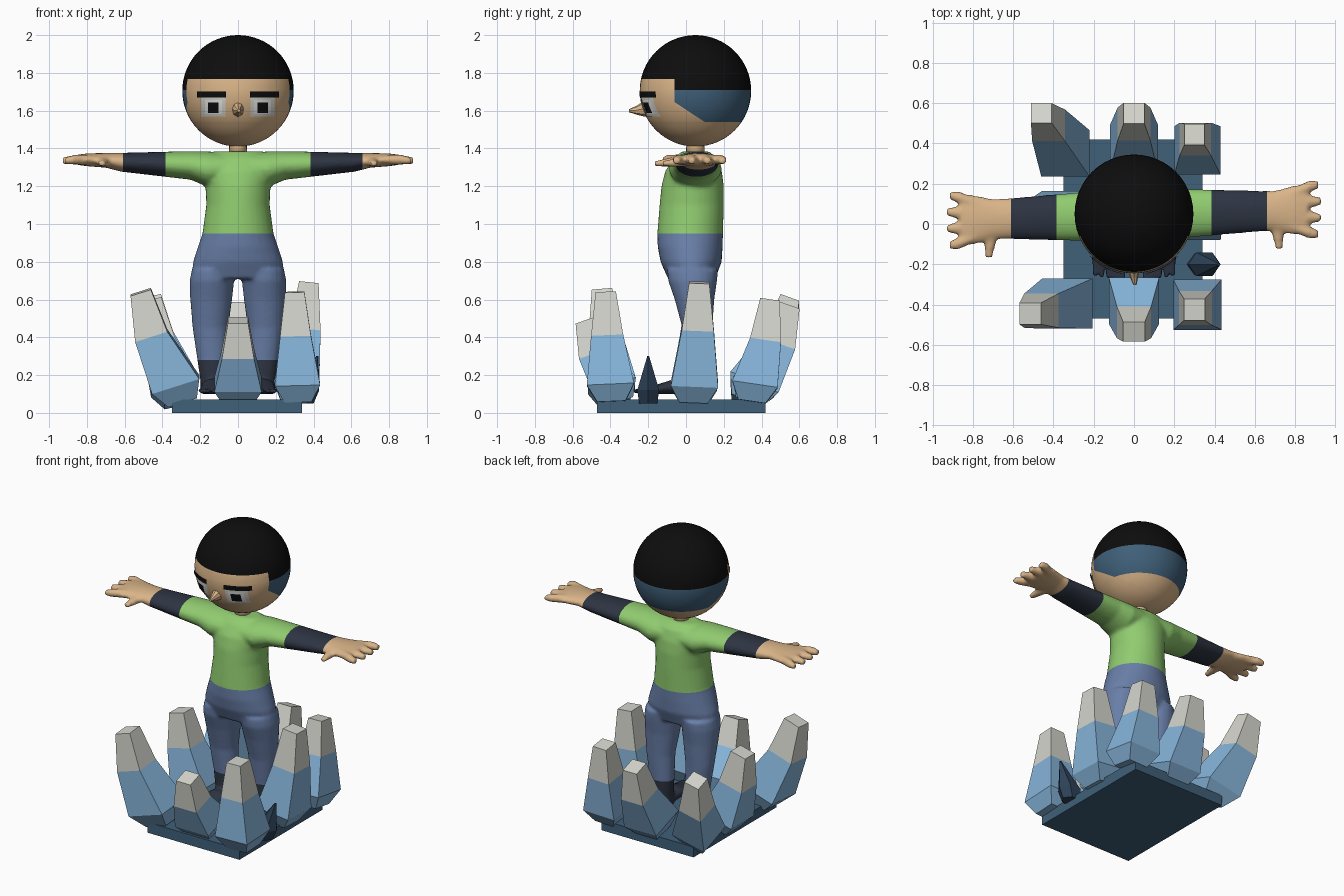
import bpy, bmesh
from math import sin, cos, pi, sqrt
from mathutils import Vector

cube = bpy.data.objects.get("Cube")
if cube:
    bpy.data.objects.remove(cube, do_unlink=True)


def material(name, r, g, b):
    m = bpy.data.materials.new(name)
    m.use_nodes = True
    m.diffuse_color = (r, g, b, 1)
    bsdf = next(n for n in m.node_tree.nodes if n.type == 'BSDF_PRINCIPLED')
    bsdf.inputs["Base Color"].default_value = (r, g, b, 1)
    return m


SKIN = material("skin", .70, .46, .25)
BLACK = material("black hair", .004, .004, .004)
SLATE = material("slate blue", .05, .115, .19)
GREEN = material("shirt green", .28, .60, .16)
JEANS = material("trouser blue", .14, .21, .39)
NAVY = material("dark navy", .026, .034, .054)
ICE = material("ice blue", .24, .46, .70)
FROST = material("frost grey", .66, .66, .61)
WHITE = material("eye white", .9, .9, .9)
DEEP = material("deep blue", .026, .054, .098)


def finish(bm, name, mats, smooth=False):
    me = bpy.data.meshes.new(name)
    bm.to_mesh(me)
    bm.free()
    for m in mats:
        me.materials.append(m)
    if smooth:
        me.shade_smooth()
    ob = bpy.data.objects.new(name, me)
    bpy.context.collection.objects.link(ob)
    return ob


def loft(bm, loops):
    """Skin a list of point loops into a closed solid; returns faces by band."""
    rows = [[bm.verts.new(p) for p in loop] for loop in loops]
    n = len(rows[0])
    bands = [[bm.faces.new((a[i], a[(i + 1) % n], b[(i + 1) % n], b[i])) for i in range(n)]
             for a, b in zip(rows, rows[1:])]
    bands[0].append(bm.faces.new(rows[0][::-1]))
    bands[-1].append(bm.faces.new(rows[-1]))
    bmesh.ops.recalc_face_normals(bm, faces=[f for band in bands for f in band])
    return bands


def tube(bm, axis, rings, n=20):
    """Loft ellipses (x, y, z, a, b) lying across the given axis."""
    u, v = {'x': ((0, 1, 0), (0, 0, 1)), 'y': ((1, 0, 0), (0, 0, 1)),
            'z': ((1, 0, 0), (0, 1, 0))}[axis]
    u, v = Vector(u), Vector(v)
    loft(bm, [[Vector((x, y, z)) + u * a * cos(2 * pi * i / n) + v * b * sin(2 * pi * i / n)
               for i in range(n)] for x, y, z, a, b in rings])


def cut(bm, co, no):
    bmesh.ops.bisect_plane(bm, geom=bm.verts[:] + bm.edges[:] + bm.faces[:],
                           plane_co=co, plane_no=no)


# Base plate
bm = bmesh.new()
loft(bm, [[(x, y, z) for x, y in ((-.35, -.47), (.34, -.47), (.34, .42), (-.35, .42))]
          for z in (0, .07)])
finish(bm, "base_plate", [SLATE])


# Ring of leaning crystals with frosted tips
def crystal(name, belly, tip, size):
    bm = bmesh.new()
    lean = Vector((tip[0] - belly[0], tip[1] - belly[1]))
    h = tip[2]
    loops = []
    for t, z, s in ((-.2, .06, .6), (0, .15, 1), (.7, .64 * h, .68), (1, h, .43)):
        c = Vector(belly) + lean * t
        loop = []
        for sx, sy in ((-1, -1), (1, -1), (1, 1), (-1, 1)):
            off = Vector((sx * size[0], sy * size[1])) * s / 2
            loop.append((c.x + off.x, c.y + off.y, max(.01, z - 1.1 * off.dot(lean) / h)))
        loops.append(loop)
    for f in loft(bm, loops)[-1]:
        f.material_index = 1
    finish(bm, name, [ICE, FROST])


for name, belly, tip, size in (
        ("front_right", (-.33, -.395), (-.515, -.445, .64), (.25, .25)),
        ("front_centre", (0, -.38), (0, -.535, .49), (.25, .23)),
        ("front_left", (.315, -.4), (.30, -.425, .64), (.24, .25)),
        ("side_left", (.31, .045), (.375, .07, .69), (.24, .25)),
        ("back_left", (.315, .365), (.30, .445, .60), (.23, .24)),
        ("back_centre", (0, .37), (0, .55, .57), (.24, .24)),
        ("back_right", (-.34, .35), (-.46, .55, .60), (.24, .23)),
        ("side_right", (-.33, .045), (-.46, .05, .60), (.25, .24))):
    crystal(name + "_crystal", belly, tip, size)

# Small dark spike
bm = bmesh.new()
tube(bm, 'z', [(.33, -.2, .05, .07, .055), (.35, -.2, .12, .08, .067), (.42, -.2, .3, .006, .006)], 6)
finish(bm, "small_spike", [DEEP])

# Body: overlapping tubes fused into one smooth skin
bm = bmesh.new()
tube(bm, 'z', [(0, y, z, a, b) for z, a, y, b in (
    (.71, .245, .03, .125), (.80, .238, .027, .162), (.88, .212, .022, .172),
    (.95, .188, .022, .174), (1.1, .168, .03, .17), (1.2, .172, .035, .165),
    (1.28, .2, .04, .15), (1.35, .2, .05, .115), (1.385, .12, .05, .07))], 32)
for s in (-1, 1):
    # Arm, palm, fingers and thumb
    mid = lambda x: .045 + .03 * s * x
    tube(bm, 'x', [(s * x, mid(x), z, a, b) for x, z, a, b in (
        (0, 1.30, .13, .07), (.16, 1.29, .14, .095), (.25, 1.31, .122, .076),
        (.38, 1.316, .115, .067), (.62, 1.327, .102, .05), (.70, 1.337, .1, .039),
        (.80, 1.34, .125, .034), (.86, 1.34, .125, .026))])
    for k in range(4):
        y = mid(.9) + (k - 1.5) * .076
        reach = .93 if k in (1, 2) else .915
        tube(bm, 'x', [(s * .78, mid(.8) + (k - 1.5) * .05, 1.34, .03, .028),
                       (s * .87, y, 1.34, .031, .026),
                       (s * reach, y + (k - 1.5) * .006, 1.335, .02, .018)], 12)
    tube(bm, 'y', [(s * .70, mid(.7) - .03, 1.335, .045, .03),
                   (s * .715, mid(.7) - .12, 1.325, .03, .024),
                   (s * .72, mid(.7) - .19, 1.32, .017, .014)], 12)
    # Leg
    tube(bm, 'z', [(s * x, y, z, a, b) for z, x, a, y, b in (
        (.76, .13, .115, .035, .135), (.70, .138, .118, .035, .13), (.6, .142, .111, .045, .105),
        (.45, .146, .095, .06, .08), (.28, .134, .082, .065, .065), (.16, .13, .068, .06, .062),
        (.10, .13, .072, .05, .065))])
    # Foot and toes
    tube(bm, 'y', [(s * .125, y, z, a, b) for y, a, z, b in (
        (.12, .055, .13, .03), (-.05, .07, .142, .042), (-.2, .08, .117, .018))])
    for k in range(5):
        x = s * (.055 + .035 * k)
        tube(bm, 'y', [(x, -.16, .118, .016, .017), (x, -.285 + .006 * k, .115, .013, .013)], 8)
raw = finish(bm, "body_base", [])
fuse = raw.modifiers.new("fuse", 'REMESH')
fuse.mode = 'VOXEL'
fuse.voxel_size = .011
soften = raw.modifiers.new("soften", 'SMOOTH')
soften.factor = .5
soften.iterations = 5
fused = raw.evaluated_get(bpy.context.evaluated_depsgraph_get())
bm = bmesh.new()
bm.from_mesh(fused.to_mesh())
bpy.data.objects.remove(raw, do_unlink=True)

# Clothing borders
for z in (.28, .95):
    cut(bm, (0, 0, z), (0, 0, 1))
for x in (-.61, -.385, .385, .66):
    cut(bm, (x, 0, 0), (1, 0, 0))
for f in bm.faces:
    c = f.calc_center_median()
    if c.z < .95:
        f.material_index = 2 if c.z < .28 else 1
    elif abs(c.x) > .385:
        f.material_index = 2 if -.61 < c.x < .66 else 3
    else:
        f.material_index = 0
finish(bm, "body", [GREEN, JEANS, NAVY, SKIN], True)

# Neck
bm = bmesh.new()
tube(bm, 'z', [(0, .05, 1.36, .048, .05), (0, .05, 1.46, .045, .047)])
finish(bm, "neck", [SKIN], True)

# Head with hair cap and shaved sides
R, CY, CZ = .295, .05, 1.705
bm = bmesh.new()
bmesh.ops.create_uvsphere(bm, u_segments=48, v_segments=32, radius=R)
bmesh.ops.translate(bm, vec=(0, CY, CZ), verts=bm.verts)
for z in (1.54, 1.71, 1.768):
    cut(bm, (0, 0, z), (0, 0, 1))
cut(bm, (0, -.06, 0), (0, 1, 0))
cut(bm, (0, -.06, 1.645), (0, .66, 1))
for f in bm.faces:
    c = f.calc_center_median()
    back = c.y > -.06
    if c.z > 1.768 or (back and c.z > 1.71):
        f.material_index = 1
    elif back and c.z > 1.54 and c.z > 1.645 - .66 * (c.y + .06):
        f.material_index = 2
finish(bm, "head", [SKIN, BLACK, SLATE], True)

# Nose
bm = bmesh.new()
tube(bm, 'y', [(0, -.215, 1.612, .034, .045), (0, -.265, 1.602, .02, .022),
               (.005, -.302, 1.6, .008, .008)], 8)
finish(bm, "nose", [SKIN])


# Painted face details, wrapped onto the head
def face_patch(name, mat, x, z, w, h, lift):
    bm = bmesh.new()
    n = 6
    grid = []
    for i in range(n + 1):
        for j in range(n + 1):
            px, pz = x + w * (i / n - .5), z + h * (j / n - .5)
            py = CY - sqrt((R + lift) ** 2 - px ** 2 - (pz - CZ) ** 2)
            grid.append(bm.verts.new((px, py, pz)))
    for i in range(n):
        for j in range(n):
            k = i * (n + 1) + j
            bm.faces.new((grid[k], grid[k + n + 1], grid[k + n + 2], grid[k + 1]))
    finish(bm, name, [mat])


for side, s in (("left", 1), ("right", -1)):
    face_patch(side + "_eye_rim", FROST, s * .13, 1.62, .125, .1, .003)
    face_patch(side + "_eye_white", WHITE, s * .13, 1.62, .09, .075, .005)
    face_patch(side + "_pupil", BLACK, s * .13, 1.615, .056, .055, .007)
    face_patch(side + "_eyebrow", BLACK, s * .14, 1.685, .155, .032, .008)
